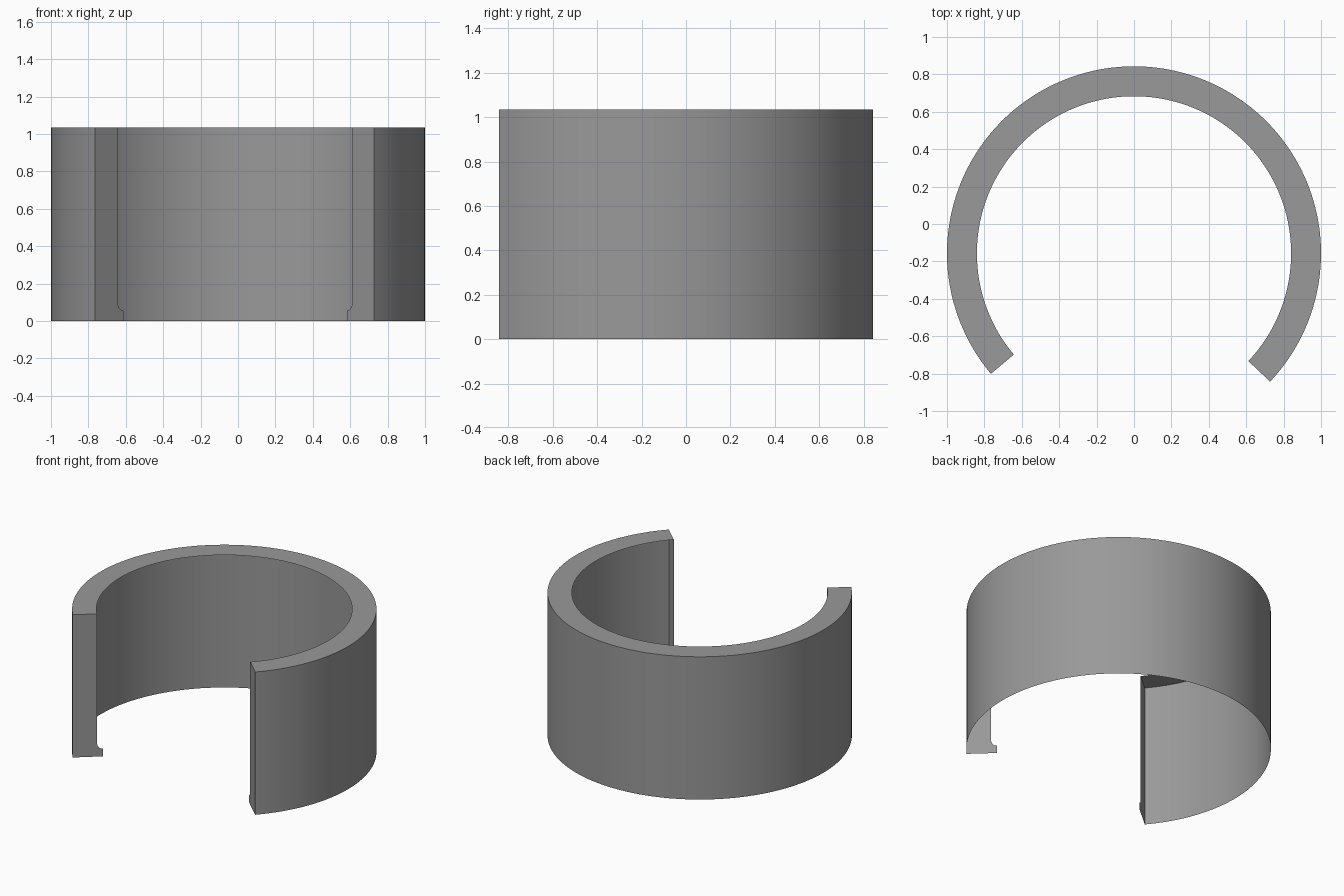
import bpy, bmesh, math

if "Cube" in bpy.data.objects:
    bpy.data.objects.remove(bpy.data.objects["Cube"])

CY = -0.157                    # ring centre in y
R_OUT, R_IN, R_LIP = 1.0, 0.84, 0.80
H = 1.035
A0, A1 = math.radians(-43.3), math.radians(220.1)
N = 128


def polar(r, a, z):
    return (r * math.cos(a), CY + r * math.sin(a), z)


bm = bmesh.new()

# outer wall and top rim (open inside and underneath)
rows = []
for i in range(N + 1):
    a = A0 + (A1 - A0) * i / N
    rows.append([bm.verts.new(polar(r, a, z))
                 for r, z in ((R_OUT, 0), (R_OUT, H), (R_IN, H))])
for p, q in zip(rows, rows[1:]):
    bm.faces.new((p[0], q[0], q[1], p[1])).smooth = True
    bm.faces.new((p[1], q[1], q[2], p[2]))

# end plates with a small filleted lip at the foot
fillet = []
for k in range(7):
    t = math.pi / 2 * k / 6
    fillet.append((R_LIP + 0.04 * math.sin(t), 0.055 + 0.045 * (1 - math.cos(t))))
for row, a, flip in ((rows[0], A0, False), (rows[-1], A1, True)):
    lip = [bm.verts.new(polar(r, a, z)) for r, z in [(R_LIP, 0)] + fillet]
    loop = [row[0], row[1], row[2]] + lip[::-1]
    bm.faces.new(loop[::-1] if flip else loop)

mesh = bpy.data.meshes.new("open_ring_shell")
bm.to_mesh(mesh)
bm.free()
ring = bpy.data.objects.new("open_ring_shell", mesh)
bpy.context.collection.objects.link(ring)

# dark grey colour
mat = bpy.data.materials.new("dark_grey")
mat.diffuse_color = (0.32, 0.32, 0.32, 1)
mat.use_nodes = True
mat.node_tree.nodes["Principled BSDF"].inputs["Base Color"].default_value = mat.diffuse_color
mesh.materials.append(mat)

# smooth wall, crisp edges
bpy.context.view_layer.objects.active = ring
ring.select_set(True)
bpy.ops.object.shade_smooth_by_angle(angle=math.radians(30))
